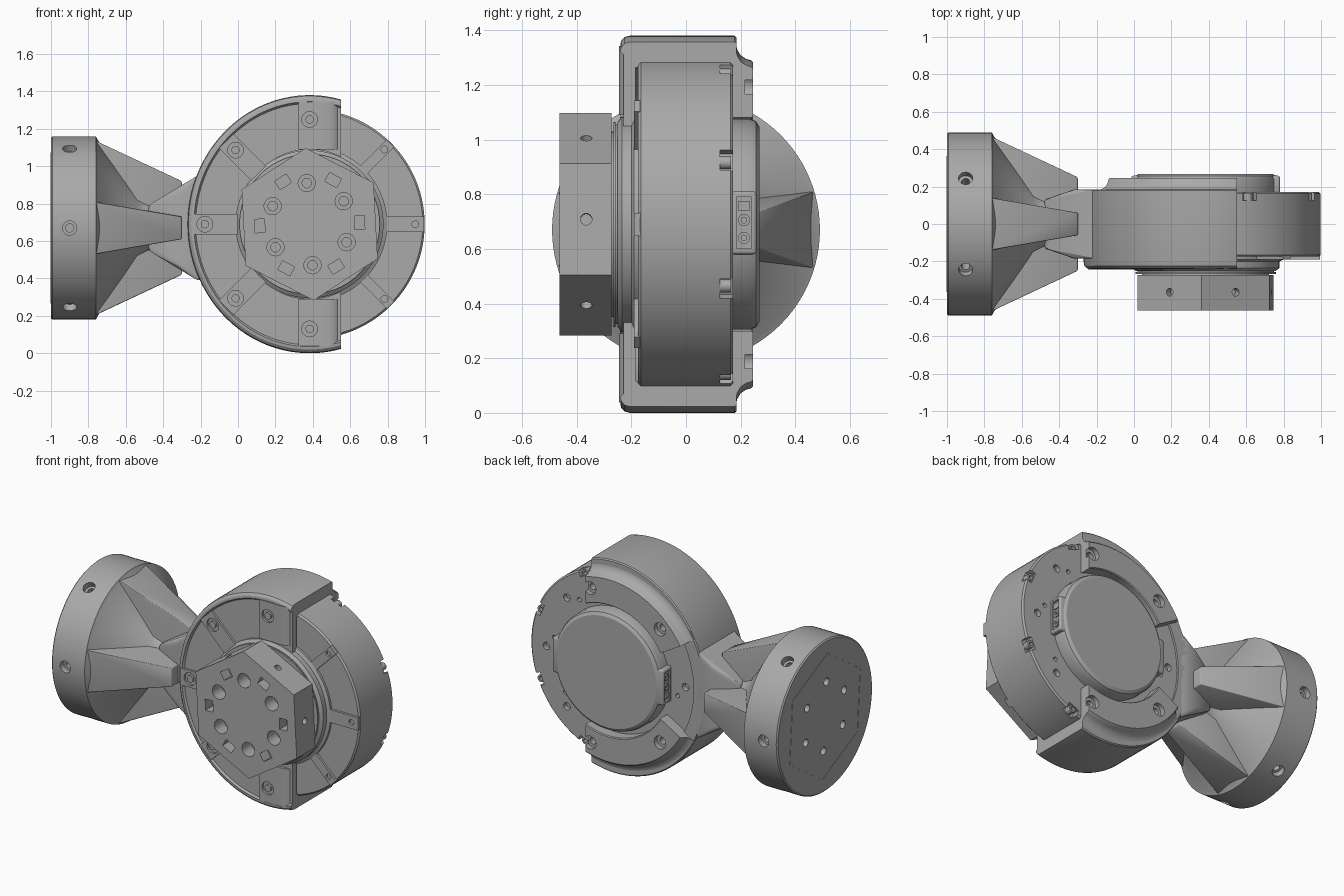
import bpy, bmesh
from math import radians, cos, sin
from mathutils import Matrix, Vector

if "Cube" in bpy.data.objects:
    bpy.data.objects.remove(bpy.data.objects["Cube"])

grey = bpy.data.materials.new("machined grey")
grey.use_nodes = True
grey.diffuse_color = (0.4, 0.4, 0.4, 1)
grey.node_tree.nodes["Principled BSDF"].inputs["Base Color"].default_value = (0.4, 0.4, 0.4, 1)

# Local frames: motor axis points to the front, mount axis points along +x
MOTOR = Matrix.Translation((0.383, 0, 0.69)) @ Matrix.Rotation(radians(90), 4, 'X')
MOUNT = Matrix.Translation((-1, 0, 0.67)) @ Matrix.Rotation(radians(90), 4, 'Y')
BRACKET = MOTOR @ Matrix.Diagonal((0.945, 1, 1, 1))


def turn(deg):
    return Matrix.Rotation(radians(deg), 4, 'Z')


def shift(x, y, z):
    return Matrix.Translation((x, y, z))


def spin(bm, prof, mat, n=96, a0=0, a1=360):
    """Revolve a closed (radius, height) profile, fully or partly."""
    full = a1 - a0 == 360
    rings = []
    for i in range(n if full else n + 1):
        a = radians(a0 + (a1 - a0) * i / n)
        rings.append([bm.verts.new(mat @ Vector((r * cos(a), r * sin(a), h))) for r, h in prof])
    for i in range(n):
        p, q = rings[i], rings[(i + 1) % len(rings)]
        for j in range(len(prof)):
            k = (j + 1) % len(prof)
            if prof[j][0] or prof[k][0]:
                bm.faces.new((p[j], p[k], q[k], q[j]))
    if not full:
        bm.faces.new(rings[0])
        bm.faces.new(rings[-1])


def rod(bm, r, h0, h1, mat, n=24):
    spin(bm, [(0, h0), (r, h0), (r, h1), (0, h1)], mat, n)


def box(bm, lo, hi, mat):
    size = [b - a for a, b in zip(lo, hi)]
    mid = [(a + b) / 2 for a, b in zip(lo, hi)]
    bmesh.ops.create_cube(bm, size=1, matrix=mat @ shift(*mid) @ Matrix.Diagonal((*size, 1)))


def hull(bm, sections, mat):
    """Tapered block through rectangles (x0, x1, half_y, h)."""
    vs = [bm.verts.new(mat @ Vector((x, s * w, h)))
          for x0, x1, w, h in sections for x in (x0, x1) for s in (-1, 1)]
    bmesh.ops.convex_hull(bm, input=vs)


def finish(bm, name, cutter=None, bevel=0, smooth=True):
    bmesh.ops.remove_doubles(bm, verts=bm.verts, dist=1e-5)
    bmesh.ops.recalc_face_normals(bm, faces=bm.faces)
    me = bpy.data.meshes.new(name)
    bm.to_mesh(me)
    bm.free()
    ob = bpy.data.objects.new(name, me)
    bpy.context.collection.objects.link(ob)
    me.materials.append(grey)
    bpy.ops.object.select_all(action='DESELECT')
    ob.select_set(True)
    bpy.context.view_layer.objects.active = ob
    if bevel:
        m = ob.modifiers.new("soft edges", 'BEVEL')
        m.width, m.segments, m.angle_limit = bevel, 3, radians(40)
        bpy.ops.object.modifier_apply(modifier=m.name)
    if cutter:
        m = ob.modifiers.new("cuts", 'BOOLEAN')
        m.operation, m.object, m.solver = 'DIFFERENCE', cutter, 'EXACT'
        bpy.ops.object.modifier_apply(modifier=m.name)
        bpy.data.objects.remove(cutter)
    if smooth:
        bpy.ops.object.shade_smooth_by_angle(angle=radians(30))
    return ob


def trim(bm, x):
    """Cut everything beyond a plane across x and cap the cut."""
    res = bmesh.ops.bisect_plane(bm, geom=bm.verts[:] + bm.edges[:] + bm.faces[:],
                                 plane_co=(x, 0, 0), plane_no=(1, 0, 0), clear_outer=True)
    cut = [e for e in res["geom_cut"] if isinstance(e, bmesh.types.BMEdge)]
    bmesh.ops.holes_fill(bm, edges=cut, sides=0)


# Round mounting base with rim holes, face holes and a shallow hexagon
cut = bmesh.new()
for k in range(6):
    side = MOUNT @ turn(60 * k + 90) @ shift(0, 0, 0.1) @ Matrix.Rotation(radians(90), 4, 'Y')
    spin(cut, [(0, 0.38), (0.022, 0.38), (0.022, 0.45), (0.038, 0.45), (0.038, 0.6), (0, 0.6)], side, 24)
    rod(cut, 0.025, -0.1, 0.12, MOUNT @ turn(60 * k + 4) @ shift(0.22, 0, 0))
cutter = finish(cut, "base_cutter", smooth=False)
bm = bmesh.new()
spin(bm, [(0, 0), (0.482, 0), (0.49, 0.008), (0.49, 0.24), (0.47, 0.25), (0.18, 0.46), (0.15, 0.52),
          (0.15, 0.75), (0, 0.75)], MOUNT)
finish(bm, "mount_base", cutter)
bm = bmesh.new()
spin(bm, [(0.405, -0.002), (0.4, -0.002), (0.4, 0.01), (0.405, 0.01)], MOUNT @ turn(4), 6)
finish(bm, "base_hexagon_line", smooth=False)

# Four tapering ribs and the flared neck
bm = bmesh.new()
for k in range(4):
    hull(bm, [(0, 0.468, 0.14, 0.235), (0, 0.25, 0.06, 0.7)], MOUNT @ turn(90 * k))
finish(bm, "mount_ribs", bevel=0.008)
bm = bmesh.new()
hull(bm, [(-0.12, 0.12, 0.13, 0.52), (-0.2, 0.2, 0.185, 0.68), (-0.29, 0.29, 0.185, 0.8)], MOUNT)
finish(bm, "neck", bevel=0.02)

# Motor body with screw notches around the back rim
cut = bmesh.new()
for k in range(8):
    box(cut, (0.575, -0.04, -0.2), (0.7, 0.04, -0.125), MOTOR @ turn(45 * k + 22.5))
    rod(cut, 0.024, -0.2, -0.14, MOTOR @ turn(45 * k) @ shift(0.5, 0, 0))
    rod(cut, 0.014, -0.2, -0.14, MOTOR @ turn(45 * k + 9) @ shift(0.45, 0, 0), 16)
cutter = finish(cut, "notch_cutter", smooth=False)
bm = bmesh.new()
spin(bm, [(0, -0.172), (0.605, -0.172), (0.615, -0.162), (0.615, 0.165), (0.605, 0.175), (0, 0.175)], MOTOR, 128)
finish(bm, "motor_body", cutter)
bm = bmesh.new()
for k in range(8):
    spot = MOTOR @ turn(45 * k + 22.5) @ shift(0.59, 0, 0)
    spin(bm, [(0.012, -0.165), (0.024, -0.165), (0.024, -0.1), (0.012, -0.1)], spot, 20)
finish(bm, "rim_screws")

# Front ribs on the open side of the motor
cut = bmesh.new()
for a in (-45, 0, 45):
    rod(cut, 0.018, 0.17, 0.25, MOTOR @ turn(a) @ shift(0.565, 0, 0), 20)
cutter = finish(cut, "rib_cutter", smooth=False)
bm = bmesh.new()
for a, w in ((-45, 0.028), (0, 0.042), (45, 0.028)):
    box(bm, (0.38, -w, 0.15), (0.612, w, 0.19), MOTOR @ turn(a))
finish(bm, "front_ribs", cutter, smooth=False)

# Stepped output hub between the body and the hexagon
bm = bmesh.new()
spin(bm, [(0, 0.16), (0.415, 0.16), (0.415, 0.19), (0.395, 0.2), (0.395, 0.235), (0.375, 0.25), (0.365, 0.25),
          (0.365, 0.257), (0.375, 0.257), (0.375, 0.266), (0.34, 0.266), (0.34, 0.29), (0, 0.29)], MOTOR)
finish(bm, "output_hub")

# Hexagonal output flange with counterbores, square pockets and side holes
cut = bmesh.new()
for k in range(6):
    spin(cut, [(0, 0.3), (0.025, 0.3), (0.025, 0.37), (0.046, 0.37), (0.046, 0.6), (0, 0.6)],
         MOTOR @ turn(60 * k + 34) @ shift(0.22, 0, 0), 24)
    box(cut, (-0.027, -0.036, 0.39), (0.027, 0.036, 0.6), MOTOR @ turn(60 * k + 2) @ shift(0.267, 0, 0))
    face = MOTOR @ turn(60 * k + 3) @ shift(0, 0, 0.365) @ Matrix.Rotation(radians(90), 4, 'Y')
    rod(cut, 0.021, 0.31, 0.5, face)
cutter = finish(cut, "flange_cutter", smooth=False)
bm = bmesh.new()
rod(bm, 0.408, 0.272, 0.463, MOTOR @ turn(33), 6)
finish(bm, "hex_flange", cutter, smooth=False)

# Wrap-around bracket, open on the motor's free side
bm = bmesh.new()
spin(bm, [(0.4, 0.185), (0.4, 0.228), (0.645, 0.228), (0.655, 0.24), (0.67, 0.238), (0.685, 0.225), (0.69, 0.205),
          (0.69, -0.178), (0.683, -0.185), (0.6, -0.185), (0.6, 0.185)], BRACKET, 128)
trim(bm, 0.55)
finish(bm, "bracket_shell")

# Raised screw tabs on the bracket front
cut = bmesh.new()
for a in range(90, 271, 45):
    spin(cut, [(0.022, 0.2), (0.042, 0.2), (0.042, 0.3), (0.022, 0.3)], MOTOR @ turn(a) @ shift(0.56, 0, 0), 24)
cutter = finish(cut, "tab_cutter", smooth=False)
bm = bmesh.new()
for a in (135, 180, 225):
    box(bm, (0.385, -0.055, 0.19), (0.63, 0.055, 0.242), MOTOR @ turn(a))
for s in (1, -1):
    lo, hi = sorted((s * 0.4, s * 0.652))
    box(bm, (-0.06, lo, 0.185), (0.05, hi, 0.243), MOTOR)
finish(bm, "bracket_tabs", cutter, smooth=False)

# Rounded lugs at the two bracket ends
bm = bmesh.new()
for s in (1, -1):
    pts = [(0.05, 0.185), (0.167, 0.185), (0.167, 0.205), (0.155, 0.225), (0.13, 0.24), (0.1, 0.246), (0.05, 0.246)]
    f = bm.faces.new([bm.verts.new(MOTOR @ Vector((x, s * 0.4, h))) for x, h in pts])
    ext = bmesh.ops.extrude_face_region(bm, geom=[f])
    bmesh.ops.translate(bm, vec=(0, 0, s * 0.252), verts=[v for v in ext["geom"] if isinstance(v, bmesh.types.BMVert)])
finish(bm, "end_lugs")

# Back clamp pads with a concave outer sweep
cut = bmesh.new()
for a in (75, 135, -75, -135):
    spin(cut, [(0, -0.17), (0.022, -0.17), (0.022, -0.215), (0.042, -0.215), (0.042, -0.3), (0, -0.3)],
         MOTOR @ turn(a) @ shift(0.52, 0, 0), 24)
cutter = finish(cut, "pad_cutter", smooth=False)
bm = bmesh.new()
for a0 in (60, -150):
    spin(bm, [(0.425, -0.165), (0.425, -0.24), (0.43, -0.246), (0.592, -0.246), (0.6, -0.238), (0.605, -0.22),
              (0.618, -0.2), (0.64, -0.187), (0.66, -0.183), (0.66, -0.165)], MOTOR, 40, a0, a0 + 90)
trim(bm, 0.55)
finish(bm, "back_pads", cutter)

# Back cap with a socket on each side
bm = bmesh.new()
spin(bm, [(0, -0.16), (0.385, -0.16), (0.385, -0.235), (0.377, -0.256), (0.358, -0.268), (0, -0.268)], MOTOR)
finish(bm, "back_cap")
cut = bmesh.new()
for a in (0, 180):
    box(cut, (0.385, -0.088, -0.24), (0.5, 0.1, -0.185), MOTOR @ turn(a))
cutter = finish(cut, "socket_cutter", smooth=False)
bm = bmesh.new()
for a in (0, 180):
    box(bm, (0.3, -0.11, -0.258), (0.398, 0.12, -0.165), MOTOR @ turn(a))
finish(bm, "socket_housings", cutter, bevel=0.012)
bm = bmesh.new()
for a in (0, 180):
    for z in (-0.05, 0.015):
        pin = MOTOR @ turn(a) @ shift(0, z, -0.212) @ Matrix.Rotation(radians(90), 4, 'Y')
        spin(bm, [(0.01, 0.37), (0.022, 0.37), (0.022, 0.394), (0.01, 0.394)], pin, 20)
    box(bm, (0.37, 0.05, -0.235), (0.393, 0.085, -0.19), MOTOR @ turn(a))
finish(bm, "socket_pins")
